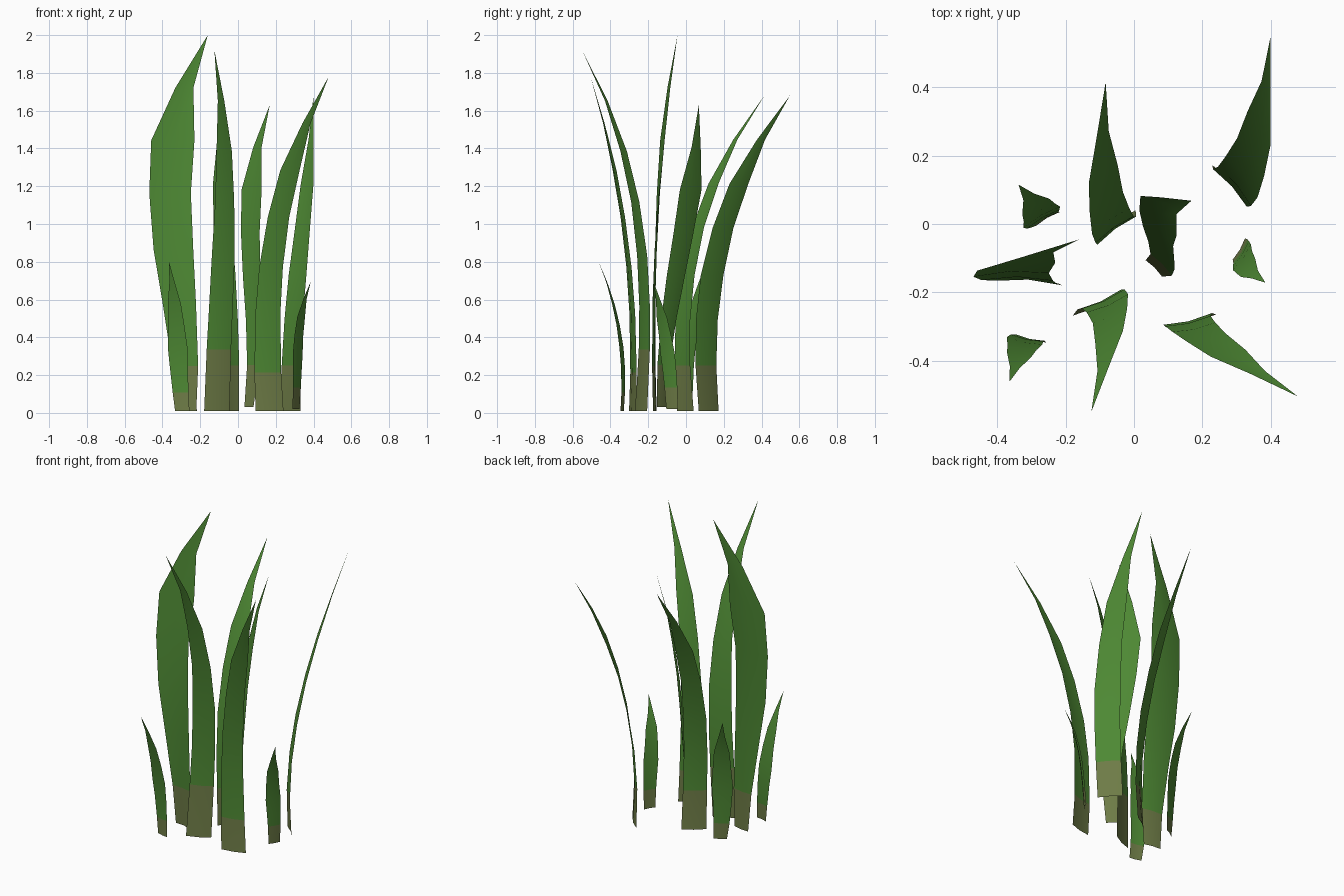
import bpy, math
from mathutils import Vector

if "Cube" in bpy.data.objects:
    bpy.data.objects.remove(bpy.data.objects["Cube"])

def material(name, rgb):
    m = bpy.data.materials.new(name)
    m.diffuse_color = (*rgb, 1)
    m.use_nodes = True
    m.node_tree.nodes["Principled BSDF"].inputs["Base Color"].default_value = m.diffuse_color
    return m

GREEN = material("leaf_green", (0.076, 0.25, 0.034))
OLIVE = material("stem_olive", (0.155, 0.20, 0.062))
KNOTS = (0.0, 0.43, 0.72, 1.0)      # height fractions of the spine points

def spine(vals, t):
    """Smooth curve through the four spine values."""
    total = 0
    for i, v in enumerate(vals):
        for j, k in enumerate(KNOTS):
            if j != i:
                v *= (t - k) / (KNOTS[i] - k)
        total += v
    return total

def width(w, t):
    """Half width: swells to the middle, then narrows quickly to a point."""
    ks, ws = (0, 0.43, 0.72, 0.86, 1), (*w, w[2] * 0.42, 0)
    for i in range(4):
        if t <= ks[i + 1]:
            f = (t - ks[i]) / (ks[i + 1] - ks[i])
            return ws[i] * (1 - f) + ws[i + 1] * f
    return 0

def blade(name, height, pts, w, turn, stem=0.14, z0=0.01):
    """One leaf: spine points (x, y), half widths, start/end turn in degrees."""
    xs, ys = zip(*pts)
    rows = (0, stem, 0.29, 0.43, 0.58, 0.72, 0.86)
    lean = Vector((xs[3] - xs[0], ys[3] - ys[0]))
    verts, faces = [], []
    for t in rows:
        a = math.radians(turn[0] + (turn[1] - turn[0]) * t)
        side = Vector((math.cos(a), math.sin(a), 0))
        out = Vector((-side.y, side.x, 0))
        if out.x * lean.x + out.y * lean.y < 0:
            out = -out
        c = Vector((spine(xs, t), spine(ys, t), z0 + (height - z0) * t))
        h = width(w, t)
        verts += [c - side * h, c + out * h * 0.1, c + side * h]
    verts.append(Vector((xs[3], ys[3], height)))
    for r in range(len(rows) - 1):
        for k in (0, 1):
            i = r * 3 + k
            faces.append((i, i + 1, i + 4, i + 3))
    n = len(verts) - 1
    faces += [(n - 3, n - 2, n), (n - 2, n - 1, n)]
    me = bpy.data.meshes.new(name)
    me.from_pydata(verts, [], faces)
    me.materials.append(GREEN)
    me.materials.append(OLIVE)
    for p in me.polygons:
        p.use_smooth = True
        p.material_index = 1 if p.index < 2 else 0   # lowest row is the stem
    bpy.context.collection.objects.link(bpy.data.objects.new(name, me))

# Tall blades
blade("tall_blade_left", 2.0,
      [(-.275, -.165), (-.342, -.165), (-.345, -.125), (-.16, -.045)],
      (.055, .105, .115), (-10, 12), 0.12)
blade("tall_blade_front", 1.92,
      [(-.112, -.237), (-.078, -.232), (-.073, -.33), (-.125, -.55)],
      (.074, .066, .044), (25, 22), 0.17)
blade("tall_blade_front_right", 1.78,
      [(.167, -.283), (.175, -.302), (.275, -.378), (.48, -.505)],
      (.076, .064, .052), (14, 10), 0.115)
blade("tall_blade_middle", 1.63,
      [(.058, -.13), (.072, -.055), (.072, .025), (.168, .068)],
      (.034, .066, .078), (-45, -48), 0.14, 0.03)
blade("tall_blade_back", 1.68,
      [(-.053, -.003), (-.068, .008), (-.09, .145), (-.083, .415)],
      (.072, .066, .05), (37, 30), 0.145)
blade("tall_blade_back_right", 1.68,
      [(.28, .12), (.315, .138), (.366, .28), (.40, .55)],
      (.073, .076, .06), (-46, -60), 0.145)

# Short blades
blade("short_blade_front_left", 0.8,
      [(-.295, -.338), (-.32, -.342), (-.337, -.385), (-.365, -.462)],
      (.039, .053, .035), (-13, -10), 0.125)
blade("short_blade_back_left", 0.81,
      [(-.252, .015), (-.27, .02), (-.288, .052), (-.338, .115)],
      (.039, .062, .045), (30, 30), 0.125)
blade("short_blade_right", 0.695,
      [(.307, -.073), (.316, -.097), (.334, -.128), (.385, -.172)],
      (.036, .046, .034), (60, 50), 0.17, 0.02)
